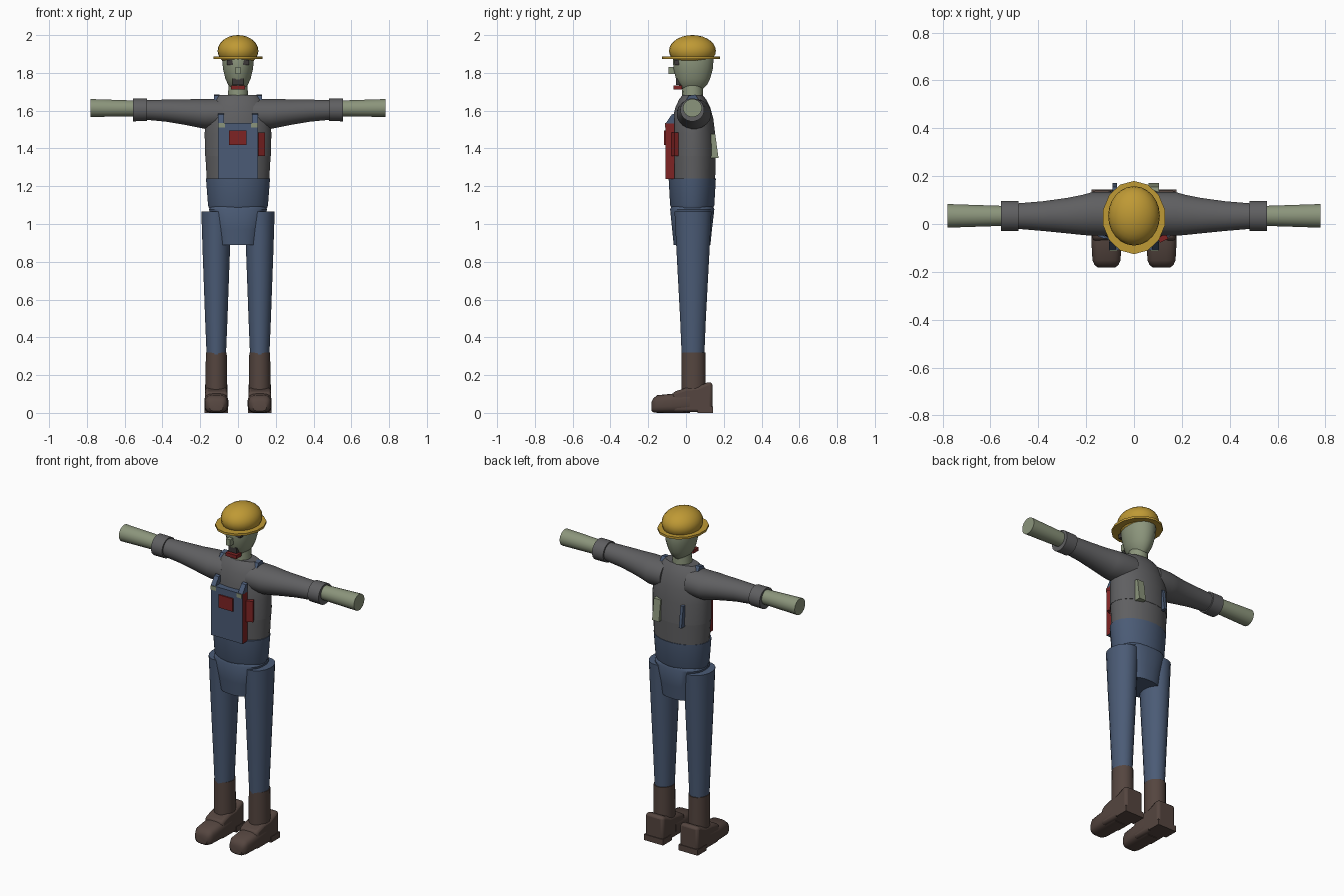
import bpy, bmesh, math
from mathutils import Vector, Matrix


def mat(name, rgb):
    m = bpy.data.materials.new(name)
    m.diffuse_color = (*rgb, 1)
    return m


YELLOW = mat("helmet yellow", (0.52, 0.32, 0.035))
SKIN = mat("pale green skin", (0.26, 0.30, 0.20))
GREY = mat("shirt grey", (0.115, 0.115, 0.12))
BLUE = mat("denim blue", (0.07, 0.105, 0.18))
BROWN = mat("boot brown", (0.09, 0.06, 0.05))
RED = mat("dark red", (0.21, 0.017, 0.017))
DARK = mat("charcoal", (0.045, 0.04, 0.04))


def finish(name, bm, material):
    bmesh.ops.recalc_face_normals(bm, faces=bm.faces)
    me = bpy.data.meshes.new(name)
    bm.to_mesh(me)
    bm.free()
    ob = bpy.data.objects.new(name, me)
    bpy.context.collection.objects.link(ob)
    me.materials.append(material)
    return ob


def loft(name, rings, material, axis="z", n=20, power=2.0):
    """Skin rings (centre x, y, z, radius a, radius b) placed across an axis."""
    bm = bmesh.new()
    loops = []
    for x, y, z, ra, rb in rings:
        loop = []
        for i in range(n):
            t = 2 * math.pi * (i + 0.5) / n
            c, s = math.cos(t), math.sin(t)
            a = ra * math.copysign(abs(c) ** (2 / power), c)
            b = rb * math.copysign(abs(s) ** (2 / power), s)
            off = {"z": (a, b, 0), "x": (0, a, b), "y": (a, 0, b)}[axis]
            loop.append(bm.verts.new(Vector((x, y, z)) + Vector(off)))
        loops.append(loop)
    for p, q in zip(loops, loops[1:]):
        for i in range(n):
            j = (i + 1) % n
            bm.faces.new((p[i], p[j], q[j], q[i]))
    bm.faces.new(loops[0])
    bm.faces.new(loops[-1])
    return finish(name, bm, material)


def box(name, lo, hi, material, turn=None):
    """Box between two corners, optionally turned about its own centre."""
    lo, hi = Vector(lo), Vector(hi)
    bm = bmesh.new()
    bmesh.ops.create_cube(bm, size=1)
    bmesh.ops.scale(bm, vec=hi - lo, verts=bm.verts)
    if turn:
        bmesh.ops.rotate(bm, verts=bm.verts, matrix=turn)
    bmesh.ops.translate(bm, vec=(lo + hi) / 2, verts=bm.verts)
    return finish(name, bm, material)


def extrude_x(name, profile, x0, x1, material):
    """Extrude a (y, z) profile sideways."""
    bm = bmesh.new()
    f = bm.faces.new([bm.verts.new((x0, y, z)) for y, z in profile])
    r = bmesh.ops.extrude_face_region(bm, geom=[f])
    vs = [g for g in r["geom"] if isinstance(g, bmesh.types.BMVert)]
    bmesh.ops.translate(bm, vec=(x1 - x0, 0, 0), verts=vs)
    return finish(name, bm, material)


def ball(name, centre, radii, material):
    bm = bmesh.new()
    bmesh.ops.create_uvsphere(bm, u_segments=24, v_segments=14, radius=1)
    bmesh.ops.scale(bm, vec=radii, verts=bm.verts)
    bmesh.ops.translate(bm, vec=centre, verts=bm.verts)
    return finish(name, bm, material)


# Hard hat
ball("helmet_dome", (0, 0.034, 1.917), (0.108, 0.124, 0.083), YELLOW)
loft("helmet_brim", [(0, 0.027, 1.873, 0.132, 0.153),
                     (0, 0.027, 1.886, 0.132, 0.153)], YELLOW, n=14)

# Head, neck and face
loft("head", [(0, 0.035, 1.712, 0.032, 0.052), (0, 0.036, 1.735, 0.052, 0.075),
              (0, 0.037, 1.77, 0.068, 0.092), (0, 0.038, 1.82, 0.08, 0.105),
              (0, 0.038, 1.87, 0.085, 0.109), (0, 0.038, 1.91, 0.08, 0.1)], SKIN)
loft("neck", [(0, 0.035, 1.66, 0.056, 0.056), (0, 0.035, 1.75, 0.05, 0.054)], SKIN, n=14)
box("nose", (-0.013, -0.093, 1.793), (0.013, -0.05, 1.832), SKIN)
box("moustache", (-0.028, -0.052, 1.737), (0.028, -0.02, 1.77), DARK)
box("lower_lip", (-0.036, -0.066, 1.712), (0.036, -0.02, 1.733), RED)
for s in (-1, 1):
    box("eye", (s * 0.041 - 0.018, -0.062, 1.842), (s * 0.041 + 0.018, -0.03, 1.868), DARK)

# Shirt body
loft("shirt_lower", [(0, 0.038, 1.22, 0.166, 0.117), (0, 0.038, 1.36, 0.174, 0.12)], GREY, n=24)
loft("shirt_upper", [(0, 0.038, 1.36, 0.176, 0.122), (0, 0.038, 1.48, 0.178, 0.117),
                     (0, 0.037, 1.56, 0.172, 0.108), (0, 0.036, 1.62, 0.15, 0.092),
                     (0, 0.035, 1.66, 0.127, 0.072), (0, 0.035, 1.682, 0.105, 0.054)],
     GREY, n=24)

# Waist and hips of the overalls
loft("waist", [(0, 0.033, 1.085, 0.155, 0.112), (0, 0.033, 1.10, 0.16, 0.118),
               (0, 0.033, 1.24, 0.171, 0.126)], BLUE, n=24)
loft("hips", [(0, 0.032, 0.89, 0.112, 0.098), (0, 0.032, 0.97, 0.128, 0.106),
              (0, 0.033, 1.078, 0.155, 0.118), (0, 0.033, 1.095, 0.145, 0.11)],
     BLUE, n=24, power=2.4)

# Bib with a red lining edge and chest pocket
bib = box("bib", (-0.105, -0.108, 1.237), (0.105, -0.06, 1.535), BLUE)
bib.data.materials.append(RED)
for p in bib.data.polygons:
    if abs(p.normal.x) > 0.9:
        p.material_index = 1
box("bib_pocket", (-0.047, -0.116, 1.418), (0.046, -0.107, 1.495), RED)

# Red side pocket, hugging the shirt
box("side_pocket", (0.098, -0.072, 1.36), (0.136, -0.03, 1.485), RED,
    Matrix.Rotation(math.radians(25), 3, "Z"))

# Straps: front tips, clips and shoulder pieces
for s in (-1, 1):
    box("strap_clip", (s * 0.086 - 0.017, -0.112, 1.51), (s * 0.086 + 0.017, -0.07, 1.534), SKIN)
    x0 = s * 0.09
    extrude_x("front_strap", [(-0.108, 1.532), (-0.06, 1.532), (-0.06, 1.585), (-0.075, 1.58)],
              x0 - 0.015, x0 + 0.015, BLUE)
    extrude_x("shoulder_strap", [(-0.015, 1.63), (0.015, 1.68), (0.05, 1.685), (0.08, 1.64)],
              s * 0.112 - 0.014, s * 0.112 + 0.014, BLUE)

# Back tabs: one pale, one denim
back = [(0.12, 1.35), (0.172, 1.35), (0.165, 1.4), (0.155, 1.475), (0.12, 1.48)]
extrude_x("back_tab", back, 0.06, 0.105, SKIN)
extrude_x("back_strap", back, -0.09, -0.072, BLUE)

for s in (-1, 1):
    # Sleeve, cuff and bare forearm
    loft("sleeve", [(s * 0.08, 0.042, 1.585, 0.092, 0.08), (s * 0.175, 0.042, 1.583, 0.092, 0.08),
                    (s * 0.215, 0.038, 1.587, 0.085, 0.076), (s * 0.28, 0.035, 1.592, 0.075, 0.068),
                    (s * 0.38, 0.033, 1.6, 0.063, 0.059), (s * 0.485, 0.033, 1.604, 0.054, 0.053)],
         GREY, axis="x")
    loft("cuff", [(s * 0.483, 0.033, 1.604, 0.064, 0.06), (s * 0.556, 0.033, 1.604, 0.064, 0.061)],
         GREY, axis="x")
    loft("forearm", [(s * 0.54, 0.034, 1.612, 0.042, 0.042), (s * 0.78, 0.034, 1.614, 0.05, 0.048)],
         SKIN, axis="x")

    # Trouser leg
    cx = s * 0.115
    loft("trouser_leg", [(cx, 0.037, 0.31, 0.052, 0.061), (cx, 0.037, 0.5, 0.06, 0.069),
                         (cx, 0.037, 0.85, 0.073, 0.088),
                         (cx, 0.037, 1.066, 0.08, 0.099)], BLUE)

    # Boot: shaft, rounded toe, tall heel counter, heel block
    loft("boot_shaft", [(cx, 0.04, 0.1, 0.058, 0.065), (cx, 0.04, 0.32, 0.056, 0.064)], BROWN)
    loft("boot_toe", [(cx, -0.182, 0.035, 0.036, 0.025), (cx, -0.172, 0.04, 0.05, 0.038),
                      (cx, -0.152, 0.047, 0.059, 0.047), (cx, -0.07, 0.051, 0.064, 0.051),
                      (cx, 0.02, 0.058, 0.062, 0.058)], BROWN, axis="y", power=3.2)
    counter = extrude_x("boot_counter", [(-0.07, 0.004), (-0.07, 0.11), (0.0, 0.132), (0.06, 0.137),
                                         (0.11, 0.16), (0.14, 0.163), (0.14, 0.004)],
                        cx - 0.06, cx + 0.06, BROWN)
    bev = counter.modifiers.new("soft_edges", "BEVEL")
    bev.width, bev.segments = 0.015, 2
    box("boot_heel", (cx - 0.063, 0.06, 0), (cx + 0.063, 0.144, 0.035), BROWN)

# Smooth shading with crisp edges
bpy.ops.object.select_all(action="SELECT")
bpy.context.view_layer.objects.active = bpy.data.objects["head"]
bpy.ops.object.shade_smooth_by_angle(angle=math.radians(35))
